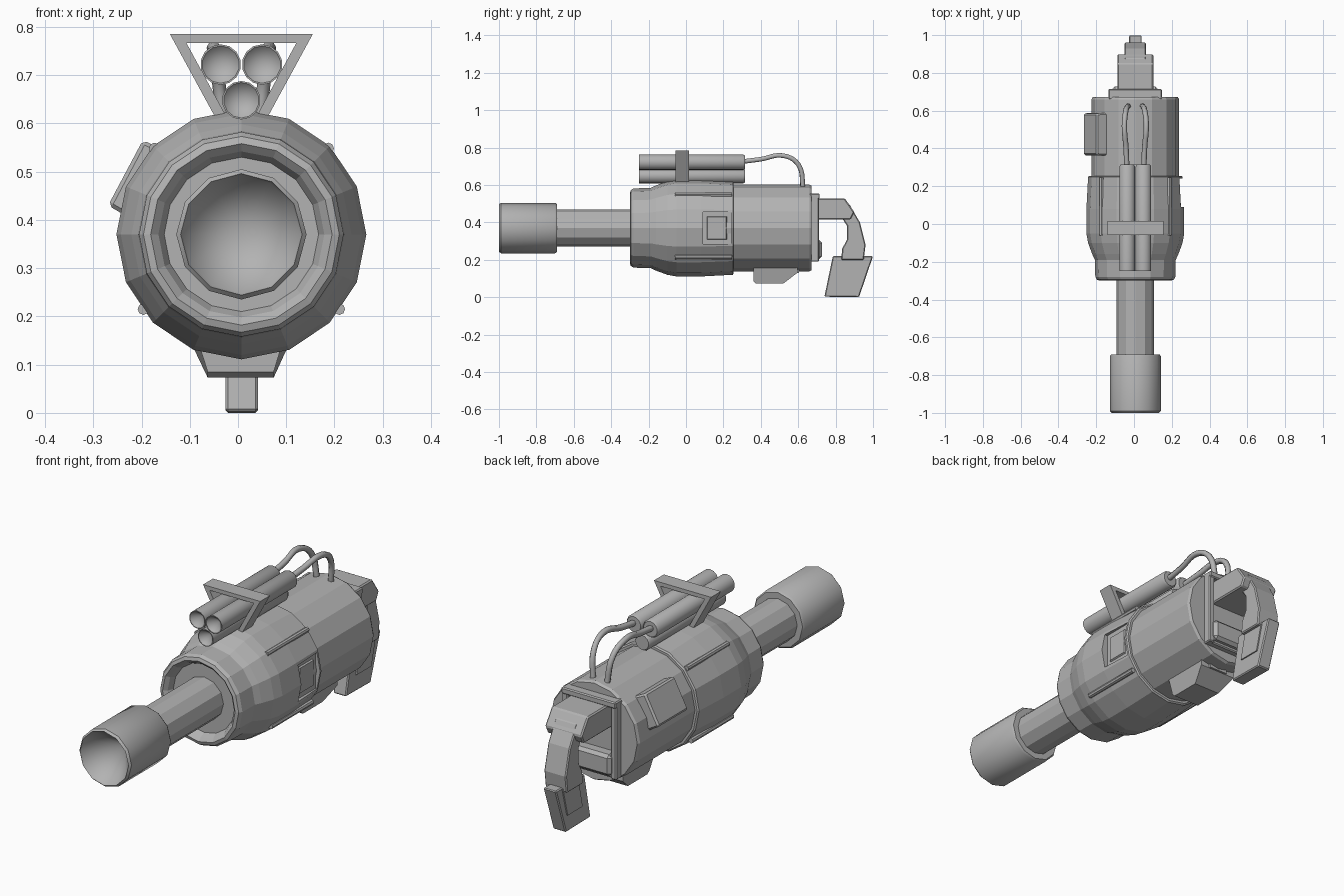
import bpy, bmesh, math
from mathutils import Vector, Matrix

default = bpy.data.objects.get("Cube")
if default:
    bpy.data.objects.remove(default)

CX, CZ = 0.007, 0.37   # main axis of the body

grey = bpy.data.materials.new("plain grey")
grey.use_nodes = True
grey.diffuse_color = (0.45, 0.45, 0.45, 1)
grey.node_tree.nodes["Principled BSDF"].inputs["Base Color"].default_value = (0.45, 0.45, 0.45, 1)


def finish(bm, name, smooth=None, bevel=0):
    bmesh.ops.recalc_face_normals(bm, faces=bm.faces)
    mesh = bpy.data.meshes.new(name)
    bm.to_mesh(mesh)
    bm.free()
    mesh.materials.append(grey)
    obj = bpy.data.objects.new(name, mesh)
    bpy.context.collection.objects.link(obj)
    if bevel:
        mod = obj.modifiers.new("bevel", 'BEVEL')
        mod.width, mod.segments = bevel, 1
    if smooth:
        bpy.ops.object.select_all(action='DESELECT')
        obj.select_set(True)
        bpy.context.view_layer.objects.active = obj
        bpy.ops.object.shade_smooth_by_angle(angle=math.radians(smooth))
    return obj


def lathe(name, profile, sides, x=CX, z=CZ, smooth=None):
    """Spin (y, radius) points round a line along y; zero radius closes the end."""
    bm = bmesh.new()
    rings = []
    for y, r in profile:
        count = sides if r else 1
        rings.append([bm.verts.new((x + r * math.sin(math.tau * i / sides), y,
                                    z + r * math.cos(math.tau * i / sides)))
                      for i in range(count)])
    for a, b in zip(rings, rings[1:]):
        for i in range(sides):
            j = (i + 1) % sides
            quad = [a[i % len(a)], a[j % len(a)], b[j % len(b)], b[i % len(b)]]
            bm.faces.new(list(dict.fromkeys(quad)))
    return finish(bm, name, smooth)


def side_prism(name, yz, x0, x1, bevel=0):
    """Extrude a side outline across x."""
    bm = bmesh.new()
    face = bm.faces.new([bm.verts.new((x0, y, z)) for y, z in yz])
    new = bmesh.ops.extrude_face_region(bm, geom=[face])["geom"]
    bmesh.ops.translate(bm, vec=(x1 - x0, 0, 0),
                        verts=[v for v in new if isinstance(v, bmesh.types.BMVert)])
    return finish(bm, name, bevel=bevel)


def box(name, low, high, bevel=0, taper=1, turn=None):
    """Box between two corners; taper shrinks the +x end, turn places it."""
    low, high = Vector(low), Vector(high)
    bm = bmesh.new()
    bmesh.ops.create_cube(bm, size=1)
    for v in bm.verts:
        k = taper if v.co.x > 0 else 1
        v.co = Vector((v.co.x, v.co.y * k, v.co.z * k)) * (high - low) + (low + high) / 2
    if turn is not None:
        bm.transform(turn)
    return finish(bm, name, bevel=bevel)


def about_axis(degrees):
    """Turn the +x direction round the body axis."""
    return Matrix.Translation((CX, 0, CZ)) @ Matrix.Rotation(-math.radians(degrees), 4, 'Y')


# Barrel with a flared, hollow muzzle
lathe("muzzle", [(-0.85, 0), (-0.99, 0.122), (-1, 0.126), (-0.99, 0.135),
                 (-0.70, 0.135), (-0.69, 0.128), (-0.69, 0)], 12, smooth=40)
lathe("barrel", [(-0.72, 0), (-0.72, 0.1), (-0.25, 0.1), (-0.25, 0)], 12)

# Body: flared front sleeve with a dished rim, and a narrower rear drum
sleeve = lathe("front_sleeve", [
    (-0.26, 0), (-0.26, 0.16), (-0.285, 0.172), (-0.3, 0.188), (-0.295, 0.203),
    (-0.28, 0.212), (-0.19, 0.214), (-0.16, 0.228), (-0.10, 0.25), (-0.05, 0.259),
    (0.08, 0.259), (0.25, 0.25), (0.255, 0.243), (0.255, 0)], 16)
lathe("rear_drum", [(0.2, 0), (0.2, 0.232), (0.66, 0.232), (0.672, 0.225), (0.672, 0)], 16)

# Recessed windows cut in both sides of the sleeve
for turn in (0, 180):
    cutter = box("window_cutter", (0.226, 0.09, -0.085), (0.3, 0.24, 0.085),
                 turn=about_axis(turn))
    cutter.hide_render = True
    mod = sleeve.modifiers.new("window", 'BOOLEAN')
    mod.operation, mod.object, mod.solver = 'DIFFERENCE', cutter, 'EXACT'
    bpy.context.view_layer.objects.active = sleeve
    bpy.ops.object.modifier_apply(modifier=mod.name)
    bpy.data.objects.remove(cutter)
    box("window_panel", (0.222, 0.11, -0.065), (0.233, 0.22, 0.065), taper=0.9,
        turn=about_axis(turn))

# Slim rails along the sleeve
for side in (-1, 1):
    for name, dx, dz in (("upper_rail", 0.18, 0.178), ("lower_rail", 0.203, -0.155)):
        lathe(name, [(-0.06, 0), (-0.06, 0.012), (0.245, 0.012), (0.245, 0)], 8,
              x=CX + side * dx, z=CZ + dz)

# Raised panel on one side and a keel under the drum
box("side_panel", (0.19, 0.36, -0.08), (0.272, 0.59, 0.08), bevel=0.008, taper=0.96,
    turn=about_axis(152))
keel = side_prism("keel", [(0.36, 0.17), (0.36, 0.085), (0.375, 0.073), (0.52, 0.073),
                           (0.595, 0.13), (0.595, 0.17)], -0.09, 0.1)
for v in keel.data.vertices:
    if v.co.z < 0.1:
        v.co.x = CX + (v.co.x - CX) * 0.72
box("keel_catch", (-0.04, 0.56, 0.13), (0.055, 0.605, 0.18))

# Three tubes with hollow cone ends
for name, x, z, r in (("right_tube", -0.036, 0.722, 0.042), ("left_tube", 0.05, 0.722, 0.042),
                      ("lower_tube", 0.007, 0.648, 0.04)):
    lathe(name, [(-0.21, 0), (-0.25, r * 0.92), (-0.25, r), (0.305, r), (0.315, r * 0.85),
                 (0.315, 0)], 14, x=x, z=z, smooth=40)

# Triangular bracket round the tubes
bm = bmesh.new()
outer = [(-0.148, 0.785), (0.148, 0.785), (0.05, 0.605), (-0.05, 0.605)]
inner = [(-0.114, 0.767), (0.114, 0.767), (0.03, 0.612), (-0.03, 0.612)]
loops = [[bm.verts.new((CX + x, y, z)) for x, z in ring]
         for ring, y in ((outer, -0.057), (inner, -0.057), (inner, 0.016), (outer, 0.016))]
for k in range(4):
    a, b = loops[k], loops[(k + 1) % 4]
    for i in range(4):
        j = (i + 1) % 4
        bm.faces.new((a[i], a[j], b[j], b[i]))
finish(bm, "tube_bracket")

# Cables looping from the tubes into the drum
for side, name in ((-1, "right_cable"), (1, "left_cable")):
    curve = bpy.data.curves.new(name, 'CURVE')
    curve.dimensions = '3D'
    curve.bevel_depth, curve.bevel_resolution, curve.resolution_u = 0.014, 1, 5
    curve.use_fill_caps = True
    spline = curve.splines.new('BEZIER')
    path = [(0.045, 0.30, 0.725), (0.049, 0.40, 0.738), (0.058, 0.52, 0.757),
            (0.05, 0.60, 0.71), (0.035, 0.627, 0.575)]
    spline.bezier_points.add(len(path) - 1)
    for point, (x, y, z) in zip(spline.bezier_points, path):
        point.co = (CX + side * x, y, z)
        point.handle_left_type = point.handle_right_type = 'AUTO'
    curve.materials.append(grey)
    bpy.context.collection.objects.link(bpy.data.objects.new(name, curve))

# Rear mounting frame
for name, low, high in (("frame_top", (-0.135, 0.66, 0.525), (0.147, 0.715, 0.555)),
                        ("frame_bottom", (-0.135, 0.66, 0.19), (0.147, 0.7, 0.215)),
                        ("frame_right", (-0.135, 0.66, 0.19), (-0.105, 0.71, 0.555)),
                        ("frame_left", (0.117, 0.66, 0.19), (0.147, 0.71, 0.555))):
    box(name, low, high, bevel=0.005)
box("frame_step", (-0.115, 0.66, 0.205), (0.127, 0.728, 0.305), bevel=0.014)

# Jointed rear arm ending in a slanted foot
side_prism("arm_shoulder", [(0.66, 0.528), (0.85, 0.528), (0.9, 0.455), (0.88, 0.415),
                            (0.66, 0.415)], -0.088, 0.102, 0.006)
side_prism("forearm", [(0.84, 0.51), (0.875, 0.495), (0.93, 0.40), (0.96, 0.28), (0.95, 0.2),
                       (0.83, 0.2), (0.835, 0.26), (0.862, 0.31), (0.862, 0.38),
                       (0.83, 0.43)], -0.05, 0.064, 0.005)
side_prism("foot", [(0.785, 0.22), (1.0, 0.22), (0.925, 0), (0.74, 0.003)],
           -0.026, 0.041, 0.005)
side_prism("foot_panel", [(0.84, 0.215), (0.955, 0.215), (0.92, 0.08), (0.81, 0.08)],
           -0.032, 0.047)
